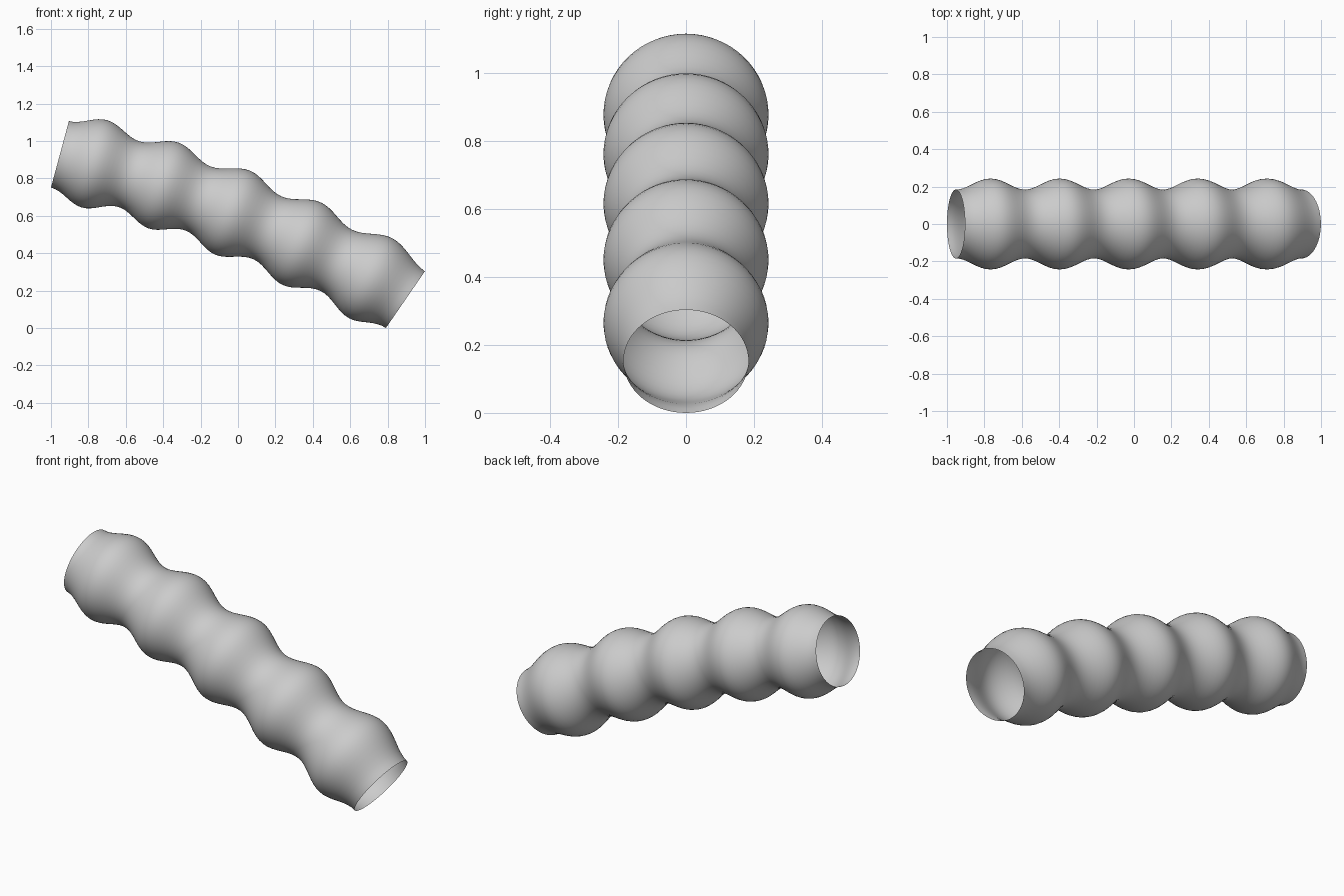
import bpy, bmesh, math
from mathutils import Vector

if "Cube" in bpy.data.objects:
    bpy.data.objects.remove(bpy.data.objects["Cube"])

# Centre line of the bent tube: x, z, slope
PATH = [(-0.952, 0.930, -0.270), (-0.760, 0.877, -0.295), (-0.380, 0.757, -0.355),
        (-0.010, 0.610, -0.420), (0.360, 0.443, -0.475), (0.730, 0.256, -0.560),
        (0.895, 0.153, -0.688)]
BULGES, STEPS, SIDES = 5, 80, 64
R_MIN, R_MAX = 0.184, 0.243


def centre(x):
    """Cubic through the path points; returns height and slope."""
    i = 0
    while i < len(PATH) - 2 and x > PATH[i + 1][0]:
        i += 1
    (x0, z0, m0), (x1, z1, m1) = PATH[i], PATH[i + 1]
    h = x1 - x0
    s = (x - x0) / h
    z = ((2*s**3 - 3*s**2 + 1) * z0 + (s**3 - 2*s**2 + s) * h * m0
         + (3*s**2 - 2*s**3) * z1 + (s**3 - s**2) * h * m1)
    return z, m0 + (m1 - m0) * s


# Corrugated tube, open at both ends
bm = bmesh.new()
rings = []
for k in range(STEPS + 1):
    t = k / STEPS
    x = PATH[0][0] + (PATH[-1][0] - PATH[0][0]) * t
    z, slope = centre(x)
    normal = Vector((-slope, 0, 1)).normalized()
    r = (R_MIN + R_MAX) / 2 - (R_MAX - R_MIN) / 2 * math.cos(2 * math.pi * BULGES * t)
    ring = []
    for j in range(SIDES):
        a = 2 * math.pi * j / SIDES
        ring.append(bm.verts.new(Vector((x, 0, z)) + normal * (r * math.cos(a))
                                 + Vector((0, r * math.sin(a), 0))))
    rings.append(ring)
for a, b in zip(rings, rings[1:]):
    for j in range(SIDES):
        n = (j + 1) % SIDES
        bm.faces.new((a[j], b[j], b[n], a[n]))
bmesh.ops.recalc_face_normals(bm, faces=bm.faces)

# Rest the lowest rim on the ground
low = min(v.co.z for v in bm.verts)
bmesh.ops.translate(bm, verts=bm.verts, vec=(0, 0, -low))
for f in bm.faces:
    f.smooth = True
mesh = bpy.data.meshes.new("corrugated_tube")
bm.to_mesh(mesh)
bm.free()
tube = bpy.data.objects.new("corrugated_tube", mesh)
bpy.context.collection.objects.link(tube)
